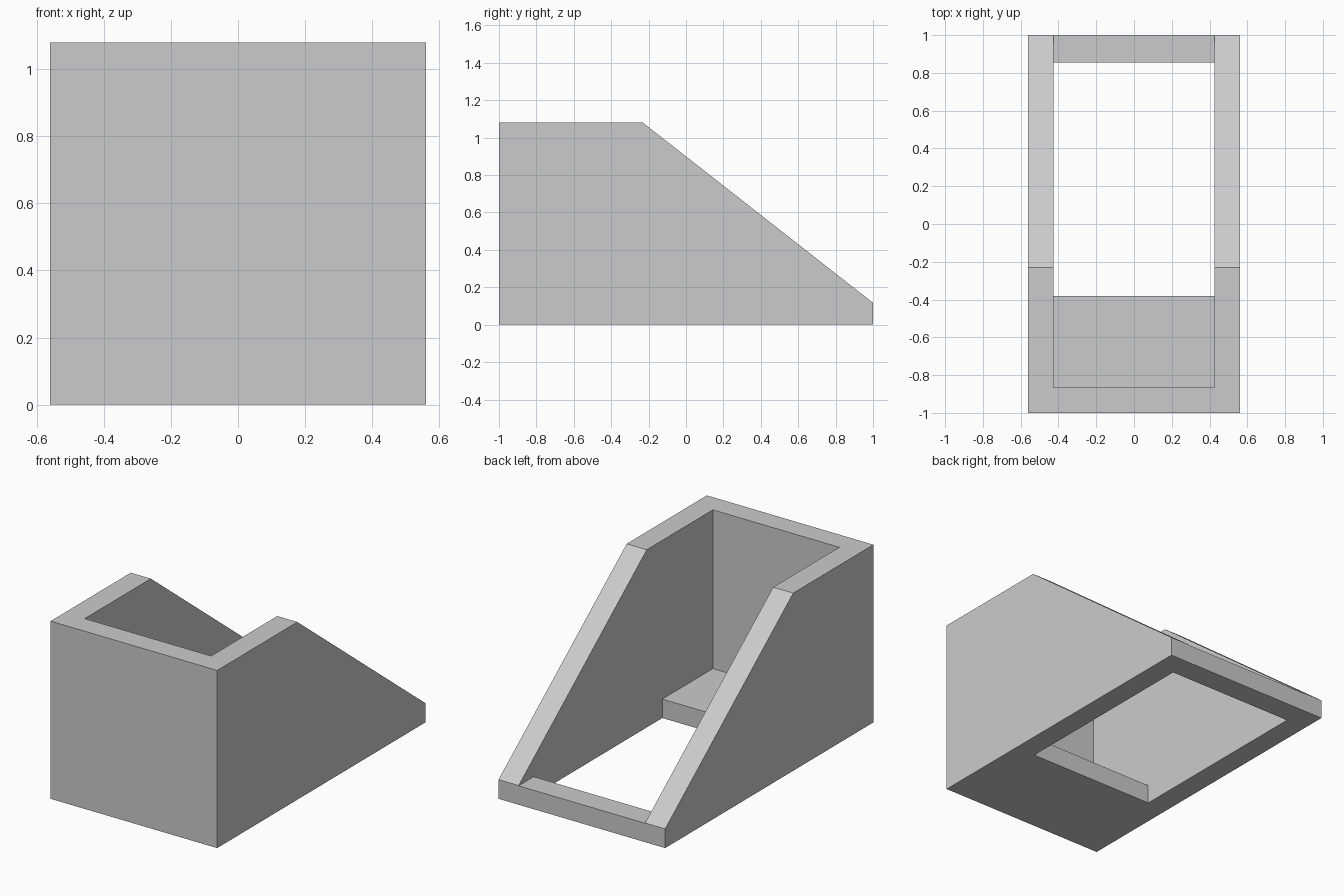
import bpy
import bmesh

cube = bpy.data.objects.get("Cube")
if cube:
    bpy.data.objects.remove(cube, do_unlink=True)

HALF_WIDTH, HALF_LENGTH, HEIGHT = 0.56, 1.0, 1.08
WALL, FLOOR = 0.135, 0.115
SLOPE_START = -0.23

grey = bpy.data.materials.new("light grey")
grey.use_nodes = True
grey.diffuse_color = (0.6, 0.6, 0.6, 1)
grey.node_tree.nodes["Principled BSDF"].inputs["Base Color"].default_value = (0.6, 0.6, 0.6, 1)


def extrude_profile(name, profile, half_width):
    """Extrude a side profile of (y, z) points across x."""
    bm = bmesh.new()
    face = bm.faces.new([bm.verts.new((-half_width, y, z)) for y, z in profile])
    result = bmesh.ops.extrude_face_region(bm, geom=[face])
    moved = [v for v in result["geom"] if isinstance(v, bmesh.types.BMVert)]
    bmesh.ops.translate(bm, verts=moved, vec=(2 * half_width, 0, 0))
    bmesh.ops.recalc_face_normals(bm, faces=bm.faces)
    mesh = bpy.data.meshes.new(name)
    bm.to_mesh(mesh)
    bm.free()
    mesh.materials.append(grey)
    obj = bpy.data.objects.new(name, mesh)
    bpy.context.collection.objects.link(obj)
    return obj


def cut_box(target, name, y0, y1, z0, z1):
    """Cut a box as wide as the inside out of the target."""
    cutter = extrude_profile(name, [(y0, z0), (y1, z0), (y1, z1), (y0, z1)],
                             HALF_WIDTH - WALL)
    cutter.hide_render = True
    mod = target.modifiers.new(name, 'BOOLEAN')
    mod.operation = 'DIFFERENCE'
    mod.solver = 'EXACT'
    mod.object = cutter
    bpy.context.view_layer.objects.active = target
    bpy.ops.object.modifier_apply(modifier=name)
    bpy.data.objects.remove(cutter, do_unlink=True)


# Solid body with a sloping rear
body = extrude_profile("sloped_housing", [
    (-HALF_LENGTH, 0), (HALF_LENGTH, 0), (HALF_LENGTH, FLOOR + 0.002),
    (SLOPE_START, HEIGHT), (-HALF_LENGTH, HEIGHT)], HALF_WIDTH)

# Space between the walls, open at the top and rear
cut_box(body, "inner_space", -HALF_LENGTH + WALL, 1.5, FLOOR, 2)

# Opening through the floor, leaving a front ledge and a rear sill
cut_box(body, "floor_opening", -0.38, 0.855, -0.5, 0.5)
